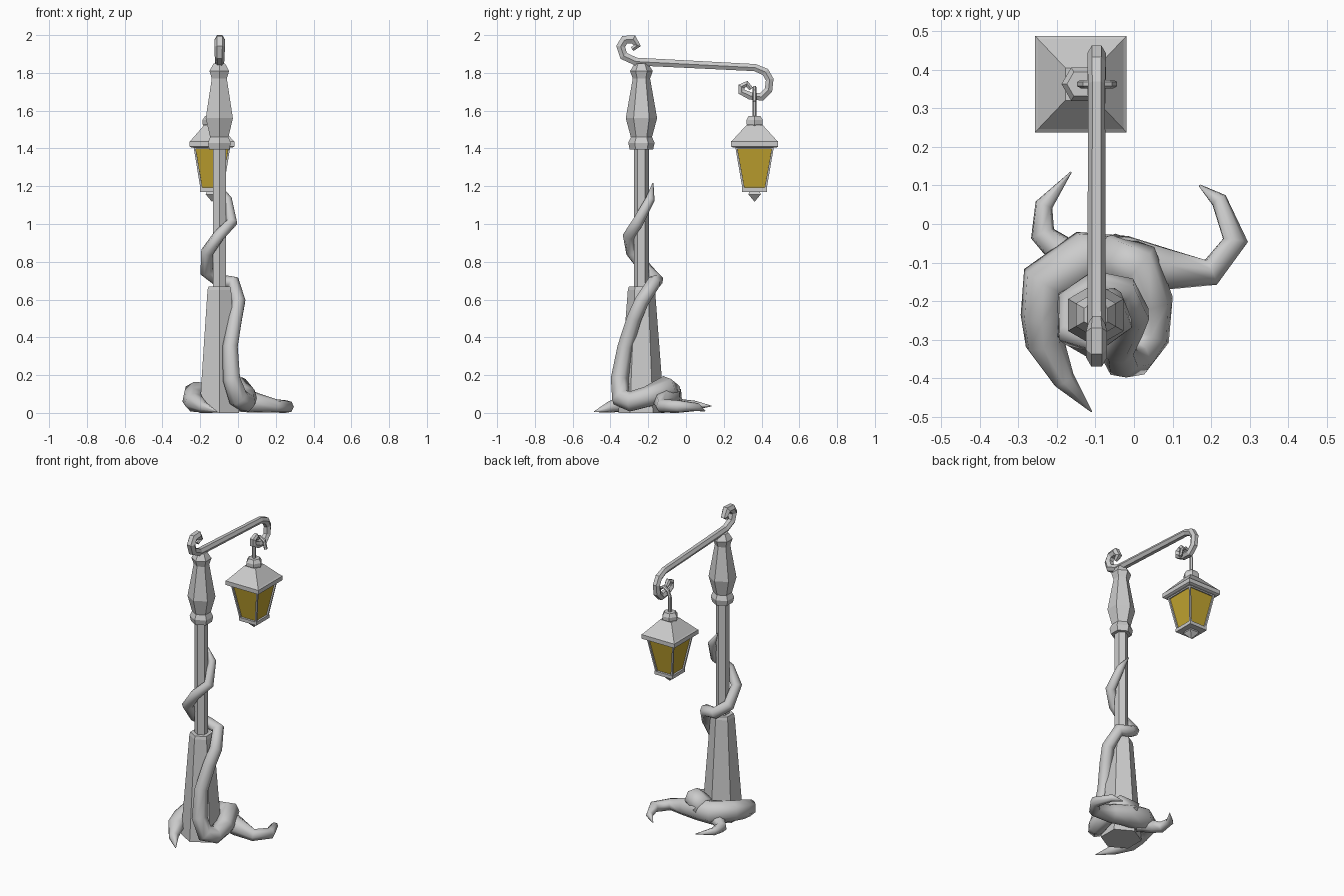
import bpy, bmesh, math
from mathutils import Vector

PX, PY = -0.099, -0.236      # post axis
LX, LY = -0.138, 0.363       # lantern axis


def finish(name, bm):
    bmesh.ops.recalc_face_normals(bm, faces=bm.faces)
    me = bpy.data.meshes.new(name)
    bm.to_mesh(me)
    bm.free()
    ob = bpy.data.objects.new(name, me)
    bpy.context.collection.objects.link(ob)
    return ob


def skin(bm, rings, cap=True):
    n = len(rings[0])
    for a, b in zip(rings, rings[1:]):
        for i in range(n):
            j = (i + 1) % n
            bm.faces.new((a[i], a[j], b[j], b[i]))
    if cap:
        bm.faces.new(rings[0][::-1])
        bm.faces.new(rings[-1])


def lathe(name, profile, cx, cy, n=6, start=90, sx=1.0, sy=1.0, cap=True):
    """Stack of n-sided rings from (radius, z) pairs."""
    bm = bmesh.new()
    rings = []
    for r, z in profile:
        angs = [math.radians(start + 360 * i / n) for i in range(n)]
        rings.append([bm.verts.new((cx + r * sx * math.cos(a), cy + r * sy * math.sin(a), z))
                      for a in angs])
    skin(bm, rings, cap)
    return finish(name, bm)


def square(name, profile, sx=1.0, sy=1.0, cap=True):
    """Square stack from (half width, z) pairs on the lantern axis."""
    return lathe(name, [(h * math.sqrt(2), z) for h, z in profile], LX, LY, 4, 45, sx, sy, cap)


def tube(name, pts, n=6, smooth=False, up=(0, 0, 1)):
    """Tapered tube through (x, y, z, radius) points, kept above the ground."""
    bm = bmesh.new()
    p = [Vector(q[:3]) for q in pts]
    ref = Vector(up)
    rings = []
    for i, q in enumerate(pts):
        d0 = (p[i] - p[i - 1]).normalized() if i else Vector()
        d1 = (p[i + 1] - p[i]).normalized() if i < len(p) - 1 else Vector()
        t = (d0 + d1).normalized()
        u = (ref - t * ref.dot(t)).normalized()
        v = t.cross(u)
        ref = u
        ring = []
        for k in range(n):
            a = 2 * math.pi * k / n
            c = p[i] + (u * math.cos(a) + v * math.sin(a)) * q[3]
            c.z = max(c.z, 0)
            ring.append(bm.verts.new(c))
        rings.append(ring)
    skin(bm, rings)
    ob = finish(name, bm)
    if smooth:
        ob.data.polygons.foreach_set("use_smooth", [True] * len(ob.data.polygons))
    return ob


# Post: tapered plinth, slim shaft, turned top
lathe("post_plinth", [(0.122, 0), (0.072, 0.65), (0.066, 0.67)], PX, PY)
lathe("post_shaft", [(0.04, 0.66), (0.04, 1.41)], PX, PY)
lathe("post_head", [(0.062, 1.395), (0.07, 1.43), (0.056, 1.46), (0.083, 1.56),
                    (0.046, 1.77), (0.06, 1.81), (0.035, 1.85)], PX, PY)

# Arm with a scroll at each end
arm = [(-0.285, 1.925, .012), (-0.258, 1.945, .02), (-0.28, 1.978, .025), (-0.325, 1.975, .025),
       (-0.346, 1.94, .025), (-0.33, 1.89, .024), (-0.265, 1.86, .022), (0.365, 1.828, .02),
       (0.42, 1.805, .022), (0.443, 1.765, .022), (0.437, 1.71, .022), (0.40, 1.673, .022),
       (0.34, 1.678, .021), (0.295, 1.70, .02), (0.293, 1.728, .019), (0.322, 1.742, .017),
       (0.345, 1.715, .012)]
tube("scroll_arm", [(PX + .002, y, z, r * 1.1) for y, z, r in arm], up=(1, 0, 0))

# Hook hanging over the arm
hook = [(-0.138, 1.56), (-0.138, 1.665), (-0.125, 1.705), (-0.095, 1.722), (-0.065, 1.703), (-0.053, 1.65)]
tube("lantern_hook", [(x, LY, z, .011) for x, z in hook], up=(0, 1, 0))

# Lantern: cap, roof, frame, glass, finial
lathe("lantern_cap", [(0.04, 1.51), (0.05, 1.53), (0.05, 1.55), (0.036, 1.572)], LX, LY, 6, 0)
square("lantern_roof", [(0.115, 1.405), (0.125, 1.41), (0.125, 1.437), (0.117, 1.443), (0.042, 1.525)], sx=.95)

frame = square("lantern_frame", [(0.063, 1.18), (0.102, 1.407)], sx=.95, cap=False)
bm = bmesh.new()
bm.from_mesh(frame.data)
panes = list(bm.faces)
bmesh.ops.inset_individual(bm, faces=panes, thickness=0.015)
bmesh.ops.delete(bm, geom=panes, context='FACES')
bm.to_mesh(frame.data)
bm.free()
solid = frame.modifiers.new("thickness", 'SOLIDIFY')
solid.thickness = 0.014
solid.offset = -1

glass = square("lantern_glass", [(0.053, 1.18), (0.092, 1.407)], sx=.95)
amber = bpy.data.materials.new("amber_glass")
amber.diffuse_color = (0.55, 0.38, 0.03, 1)
glass.data.materials.append(amber)

square("lantern_floor", [(0.067, 1.17), (0.067, 1.192)], sx=.95)
square("lantern_finial", [(0.026, 1.175), (0.033, 1.157), (0.002, 1.12)])

# Tentacle that climbs the post
tube("climbing_tentacle", [
    (-0.07, -0.09, 0.10, .07), (0.01, -0.11, 0.13, .066), (0.045, -0.20, 0.085, .057),
    (0.04, -0.29, 0.06, .056), (0.0, -0.345, 0.08, .054), (-0.033, -0.352, 0.18, .048),
    (-0.04, -0.322, 0.35, .042), (-0.015, -0.275, 0.50, .04), (0.003, -0.235, 0.59, .039),
    (-0.025, -0.172, 0.69, .038), (-0.10, -0.155, 0.70, .036), (-0.167, -0.205, 0.75, .036),
    (-0.165, -0.285, 0.85, .034), (-0.10, -0.303, 0.94, .032), (-0.033, -0.255, 1.01, .031),
    (-0.055, -0.19, 1.13, .025), (-0.105, -0.175, 1.215, .003)], 7, True)

# Ground tentacles wrapped behind the plinth
tube("ground_tentacle", [
    (0.17, 0.10, 0.01, .003), (0.22, 0.062, 0.03, .022), (0.262, -0.042, 0.033, .034),
    (0.20, -0.124, 0.036, .037), (0.08, -0.115, 0.055, .057), (-0.02, -0.095, 0.075, .069),
    (-0.13, -0.088, 0.085, .074), (-0.232, -0.15, 0.10, .064), (-0.236, -0.24, 0.075, .06),
    (-0.232, -0.31, 0.055, .052), (-0.182, -0.405, 0.03, .03), (-0.11, -0.487, 0.006, .002)], 7, True)
tube("back_tentacle", [
    (-0.12, -0.11, 0.06, .05), (-0.195, -0.065, 0.045, .04), (-0.238, -0.025, 0.04, .033),
    (-0.234, 0.05, 0.04, .024), (-0.163, 0.135, 0.036, .002)], 7, True)
